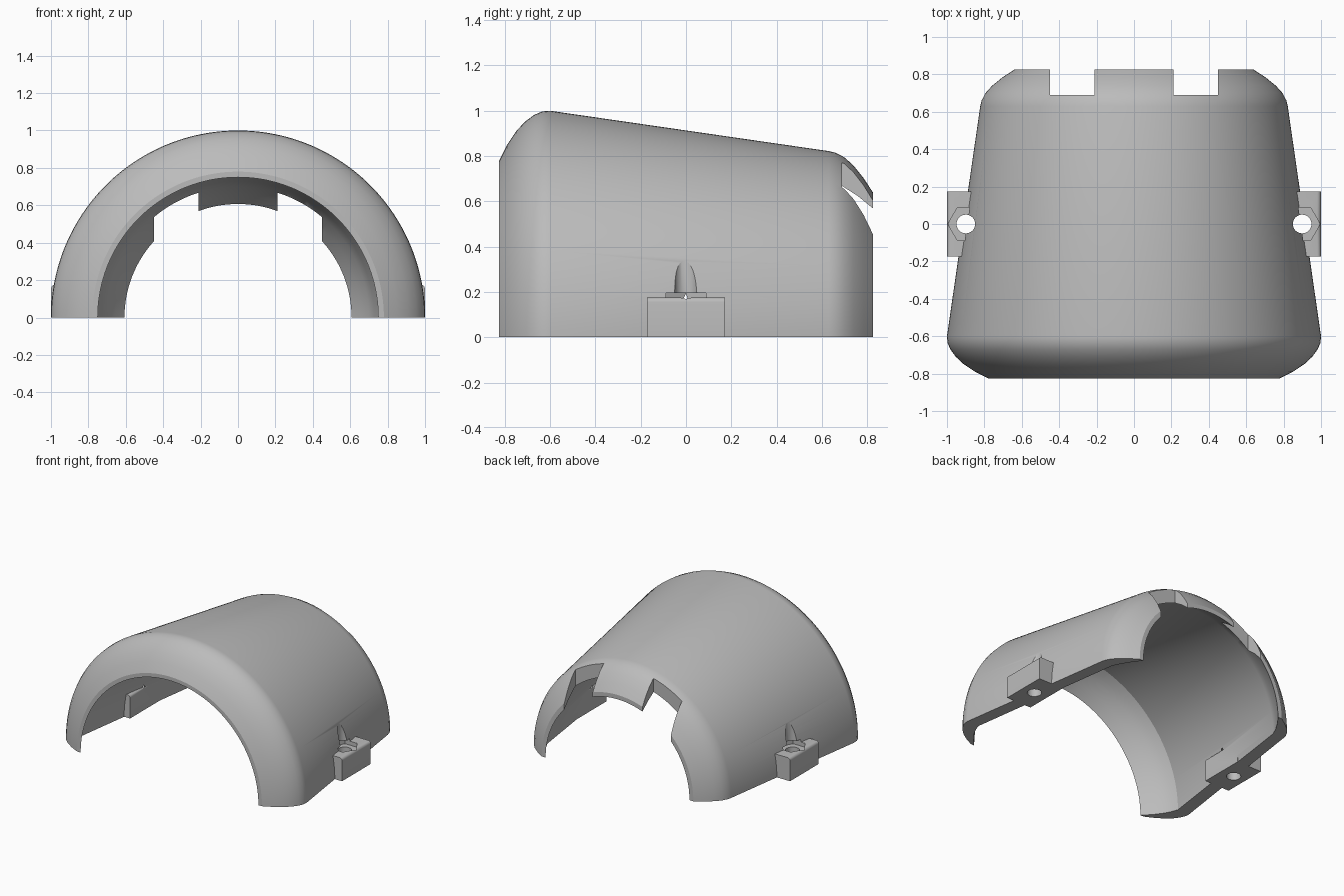
import bpy, bmesh, math
from mathutils import Matrix

if "Cube" in bpy.data.objects:
    bpy.data.objects.remove(bpy.data.objects["Cube"])

grey = bpy.data.materials.new("plain grey")
grey.diffuse_color = (0.5, 0.5, 0.5, 1)
grey.use_nodes = True
grey.node_tree.nodes["Principled BSDF"].inputs["Base Color"].default_value = grey.diffuse_color


def make(name, bm):
    bmesh.ops.recalc_face_normals(bm, faces=bm.faces)
    me = bpy.data.meshes.new(name)
    bm.to_mesh(me)
    bm.free()
    me.materials.append(grey)
    ob = bpy.data.objects.new(name, me)
    bpy.context.collection.objects.link(ob)
    return ob


def box(name, x0, x1, y0, y1, z0, z1):
    bm = bmesh.new()
    bmesh.ops.create_cube(bm, size=1, matrix=Matrix.Translation(
        ((x0 + x1) / 2, (y0 + y1) / 2, (z0 + z1) / 2))
        @ Matrix.Diagonal((x1 - x0, y1 - y0, z1 - z0, 1)))
    return make(name, bm)


def prism(name, sides, r, x, z0, z1):
    bm = bmesh.new()
    bmesh.ops.create_cone(bm, cap_ends=True, segments=sides, radius1=r, radius2=r,
                          depth=z1 - z0, matrix=Matrix.Translation((x, 0, (z0 + z1) / 2)))
    # turn so that a corner points along x
    first = max(bm.verts, key=lambda v: v.co.x)
    if sides == 6 and abs(first.co.x - x - r) > 1e-4:
        bmesh.ops.rotate(bm, verts=bm.verts, cent=(x, 0, 0),
                         matrix=Matrix.Rotation(math.pi / 6, 3, 'Z'))
    return make(name, bm)


def boolean(ob, other, op):
    bpy.context.view_layer.objects.active = ob
    m = ob.modifiers.new("boolean", 'BOOLEAN')
    m.operation, m.solver, m.object = op, 'EXACT', other
    bpy.ops.object.modifier_apply(modifier=m.name)
    bpy.data.objects.remove(other)


# shell: tapered wall with rounded, inward-curving ends, as (y, radius)
outer = [(-.825, .78), (-.79, .85), (-.75, .91), (-.71, .953), (-.67, .982), (-.635, .997),
         (-.6, 1.0), (.63, .822), (.66, .815), (.70, .794), (.74, .758), (.785, .702), (.825, .64)]
inner = [(.825, .607), (.76, .657), (.69, .70), (.63, .728), (-.6, .90),
         (-.65, .882), (-.70, .855), (-.76, .812), (-.825, .75)]
profile = outer + inner
STEPS = 96
bm = bmesh.new()
rings = []
for i in range(STEPS + 1):
    a = math.pi * i / STEPS
    rings.append([bm.verts.new((r * math.cos(a), y, r * math.sin(a))) for y, r in profile])
n = len(profile)
for a, b in zip(rings, rings[1:]):
    for j in range(n):
        k = (j + 1) % n
        bm.faces.new((a[j], a[k], b[k], b[j]))
bm.faces.new(rings[0])
bm.faces.new(rings[-1][::-1])
shell = make("shell", bm)

for s in (-1, 1):
    # rear notch on each side of the middle tab
    boolean(shell, box("notch_cutter", *sorted((s * .21, s * .45)), .69, 1, .2, 1), 'DIFFERENCE')

    # screw block with softened long top edges
    block = box("screw_block", *sorted((s * .79, s * .999)), -.173, .173, 0, .175)
    bm = bmesh.new()
    bm.from_mesh(block.data)
    top = [e for e in bm.edges if all(v.co.z > .1 for v in e.verts)
           and abs(e.verts[0].co.x - e.verts[1].co.x) < .01]
    bmesh.ops.bevel(bm, geom=top, offset=.02, segments=4, profile=.5, affect='EDGES')
    bm.to_mesh(block.data)
    bm.free()
    boolean(shell, block, 'UNION')

    # nut pocket and screw hole
    boolean(shell, prism("nut_cutter", 6, .101, s * .894, .145, .195), 'DIFFERENCE')
    boolean(shell, prism("hole_cutter", 32, .05, s * .899, -.1, .5), 'DIFFERENCE')

bpy.ops.object.select_all(action='DESELECT')
shell.select_set(True)
bpy.context.view_layer.objects.active = shell
bpy.ops.object.shade_smooth_by_angle(angle=math.radians(25))
